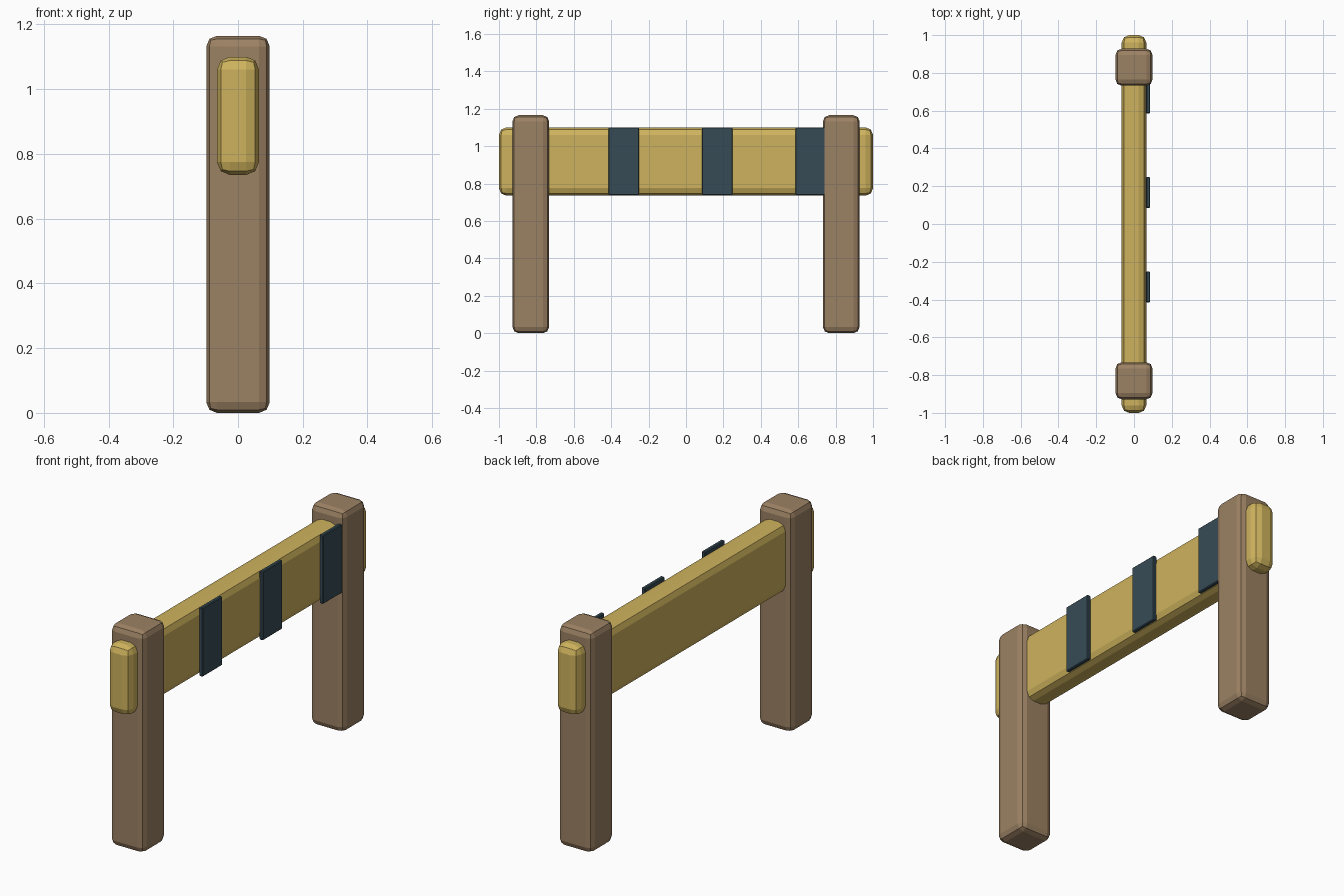
import bpy

cube = bpy.data.objects.get("Cube")
if cube:
    bpy.data.objects.remove(cube, do_unlink=True)


def material(name, rgb):
    mat = bpy.data.materials.new(name)
    mat.use_nodes = True
    mat.diffuse_color = (*rgb, 1)
    mat.node_tree.nodes["Principled BSDF"].inputs["Base Color"].default_value = (*rgb, 1)
    return mat


def block(name, low, high, bevel, segments, mat):
    """Box between two corners with rounded edges and flat faces."""
    center = [(a + b) / 2 for a, b in zip(low, high)]
    bpy.ops.mesh.primitive_cube_add(size=1, location=center)
    obj = bpy.context.object
    obj.name = name
    obj.scale = [b - a for a, b in zip(low, high)]
    bpy.ops.object.transform_apply(location=False, rotation=False, scale=True)
    mod = obj.modifiers.new("Rounded edges", "BEVEL")
    mod.width = bevel
    mod.segments = segments
    obj.data.materials.append(mat)
    return obj


wood = material("brown wood", (0.33, 0.22, 0.125))
yellow = material("yellow paint", (0.62, 0.45, 0.11))
slate = material("dark slate", (0.037, 0.071, 0.093))

# Upright posts at both ends
for name, y in (("front_post", -0.83), ("back_post", 0.83)):
    block(name, (-0.098, y - 0.098, 0), (0.098, y + 0.098, 1.165), 0.033, 2, wood)

# Crossbar running through the posts
block("crossbar", (-0.065, -1, 0.735), (0.065, 1, 1.1), 0.04, 2, yellow)

# Stripe plates on the left face of the crossbar
for i in range(3):
    y = -0.333 + i * 0.5
    block(f"stripe_{i + 1}", (0.064, y - 0.082, 0.738), (0.085, y + 0.082, 1.1), 0.004, 1, slate)
